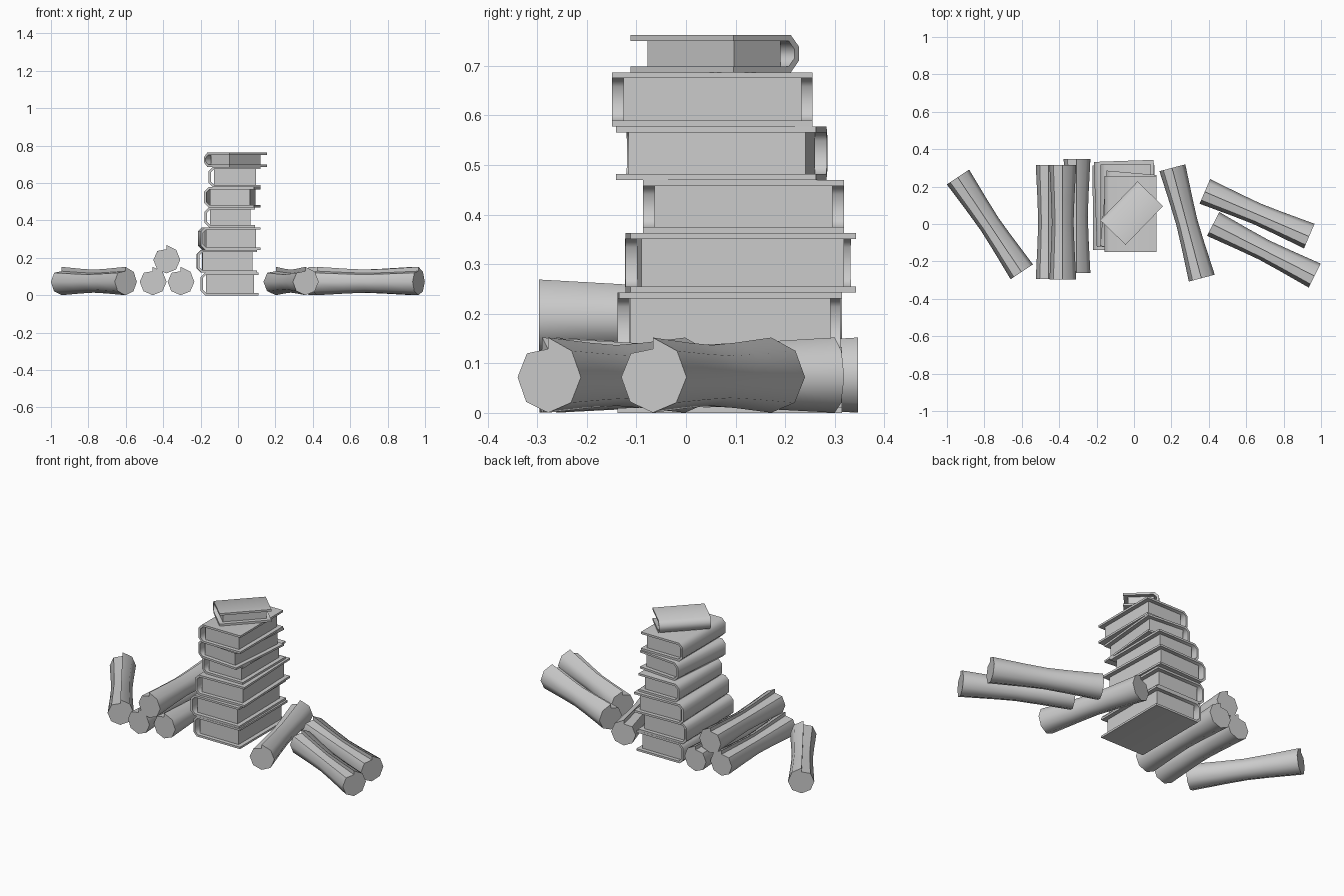
import bpy
import math
from mathutils import Vector, Matrix

old = bpy.data.objects.get("Cube")
if old:
    bpy.data.objects.remove(old, do_unlink=True)

grey = bpy.data.materials.new("plain grey")
grey.use_nodes = True
grey.diffuse_color = (0.6, 0.6, 0.6, 1)
grey.node_tree.nodes["Principled BSDF"].inputs["Base Color"].default_value = grey.diffuse_color


def loft(name, rings, matrix):
    """Closed solid through a list of equal rings, with a cap on each end."""
    n = len(rings[0])
    faces = [tuple(range(n))[::-1], tuple(range((len(rings) - 1) * n, len(rings) * n))]
    for r in range(len(rings) - 1):
        for i in range(n):
            j = (i + 1) % n
            faces.append((r * n + i, r * n + j, r * n + n + j, r * n + n + i))
    mesh = bpy.data.meshes.new(name)
    mesh.from_pydata([p for ring in rings for p in ring], [], faces)
    mesh.materials.append(grey)
    obj = bpy.data.objects.new(name, mesh)
    obj.matrix_world = matrix
    bpy.context.collection.objects.link(obj)
    bpy.ops.object.select_all(action='DESELECT')
    obj.select_set(True)
    bpy.context.view_layer.objects.active = obj
    bpy.ops.object.shade_smooth_by_angle(angle=math.radians(50))
    return obj


def extrude_y(name, profile, half, matrix):
    rings = [[(x, y, z) for x, z in profile] for y in (half, -half)]
    return loft(name, rings, matrix)


def book(name, centre, width, length, z, height, turn=0):
    """Cover folded round a bevelled spine on the -x side, with inset pages."""
    m = Matrix.Translation((*centre, z)) @ Matrix.Rotation(math.radians(turn), 4, 'Z')
    w, t, b = width / 2, 0.012, 0.023
    outer = [(w, 0), (-w + b, 0), (-w, b), (-w, height - b), (-w + b, height), (w, height)]
    inner = [(w, height - t), (-w + b + t / 2, height - t), (-w + t, height - b - t / 2),
             (-w + t, b + t / 2), (-w + b + t / 2, t), (w, t)]
    extrude_y(name + "_cover", outer + inner, length / 2, m)
    left, right = -w + b + t / 2, w - 0.025
    pages = [(right, t), (left, t), (left, height - t), (right, height - t)]
    extrude_y(name + "_pages", pages, length / 2 - 0.023, m)


def scroll(name, far, near, base=0):
    """Eight-sided rolled sheet with a narrow waist and a loose edge on top."""
    far, near = Vector((*far, base)), Vector((*near, base))
    axis = near - far
    side = Vector((-axis.y, axis.x, 0)).normalized()
    radii = [0.057] + [0.068 + 0.0012 * i for i in range(8)]
    radii[-1] = 0.08
    profile = []
    for i, r in enumerate(radii):
        a = math.radians(90 + 45 * i)
        profile.append((r * math.cos(a), r * math.sin(a)))
    rings = []
    for t, s in ((0, 1), (0.3, 0.87), (0.5, 0.81), (0.7, 0.87), (1, 1)):
        p = far + axis * t + Vector((0, 0, 0.072))
        rings.append([p + side * (u * s) + Vector((0, 0, v * s)) for u, v in profile])
    loft(name, rings, Matrix())


# Stack of books, bottom to top
book("book_1", (-0.045, 0.088), 0.31, 0.453, 0, 0.121)
book("book_2", (-0.06, 0.088), 0.32, 0.45, 0.121, 0.122, 0.5)
book("book_3", (-0.047, 0.11), 0.32, 0.455, 0.243, 0.120, 2)
book("book_4", (-0.043, 0.116), 0.27, 0.405, 0.363, 0.107)
book("book_5", (-0.03, 0.072), 0.268, 0.405, 0.470, 0.108, -5)
book("book_6", (-0.018, 0.053), 0.277, 0.405, 0.578, 0.109)
book("book_7", (-0.013, 0.058), 0.19, 0.288, 0.687, 0.075, -44)

# Scrolls lying on the ground, with one on top of a pair
scroll("scroll_far_right", (-0.943, 0.25), (-0.602, -0.257))
scroll("scroll_pair_right", (-0.456, 0.315), (-0.456, -0.295))
scroll("scroll_pair_left", (-0.307, 0.347), (-0.307, -0.262))
scroll("scroll_on_pair", (-0.383, 0.315), (-0.383, -0.297), 0.117)
scroll("scroll_beside_books", (0.203, 0.3), (0.36, -0.29))
scroll("scroll_left_back", (0.378, 0.172), (0.936, -0.067))
scroll("scroll_left_front", (0.422, -0.002), (0.965, -0.278))
